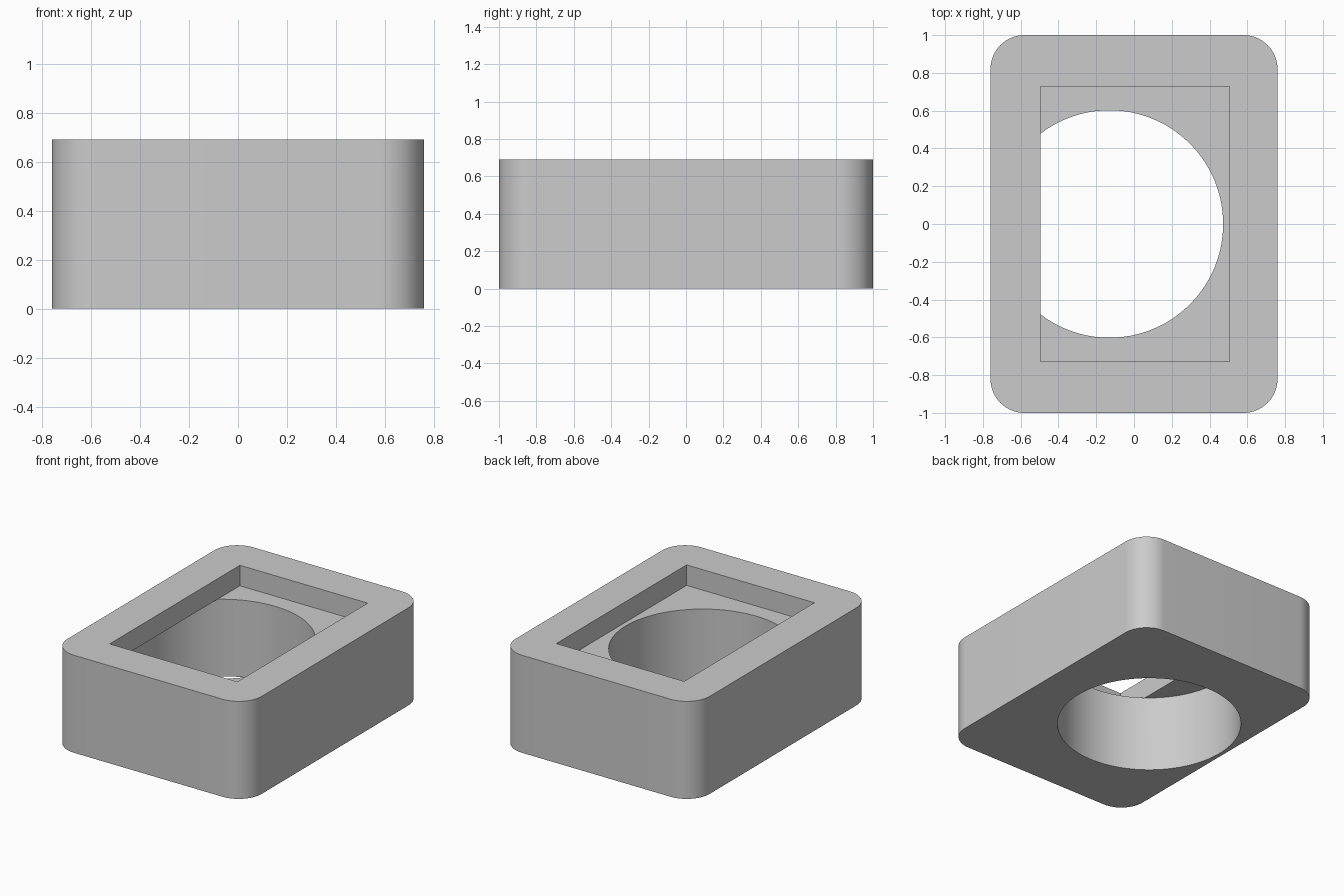
import bpy
import bmesh

if "Cube" in bpy.data.objects:
    bpy.data.objects.remove(bpy.data.objects["Cube"], do_unlink=True)

HEIGHT = 0.69
FLOOR = 0.545          # level of the recess floor
CORNER = 0.18

grey = bpy.data.materials.new("plain grey")
grey.use_nodes = True
colour = (0.6, 0.6, 0.6, 1)
grey.diffuse_color = colour
grey.node_tree.nodes["Principled BSDF"].inputs["Base Color"].default_value = colour


def make_object(name, bm):
    mesh = bpy.data.meshes.new(name)
    bm.to_mesh(mesh)
    bm.free()
    mesh.materials.append(grey)
    obj = bpy.data.objects.new(name, mesh)
    bpy.context.collection.objects.link(obj)
    return obj


def box(name, x0, x1, y0, y1, z0, z1, corner=0):
    bm = bmesh.new()
    bmesh.ops.create_cube(bm, size=1)
    bmesh.ops.scale(bm, vec=(x1 - x0, y1 - y0, z1 - z0), verts=bm.verts)
    bmesh.ops.translate(bm, vec=((x0 + x1) / 2, (y0 + y1) / 2, (z0 + z1) / 2), verts=bm.verts)
    if corner:
        upright = [e for e in bm.edges if abs(e.verts[0].co.z - e.verts[1].co.z) > 0.1]
        bmesh.ops.bevel(bm, geom=upright, offset=corner, segments=16, profile=0.5, affect="EDGES")
    return make_object(name, bm)


def cylinder(name, x, radius, z0, z1):
    bm = bmesh.new()
    bmesh.ops.create_cone(bm, cap_ends=True, segments=96, radius1=radius, radius2=radius, depth=z1 - z0)
    bmesh.ops.translate(bm, vec=(x, 0, (z0 + z1) / 2), verts=bm.verts)
    return make_object(name, bm)


def cut(target, cutter):
    cutter.hide_render = True
    bpy.context.view_layer.objects.active = target
    mod = target.modifiers.new(cutter.name, "BOOLEAN")
    mod.operation = "DIFFERENCE"
    mod.solver = "EXACT"
    mod.object = cutter
    bpy.ops.object.modifier_apply(modifier=mod.name)
    bpy.data.objects.remove(cutter, do_unlink=True)


# Rounded block
body = box("housing_body", -0.76, 0.76, -1, 1, 0, HEIGHT, CORNER)

# Off-centre round bore from below, up to the recess floor
cut(body, cylinder("bore_cutter", -0.13, 0.602, -0.2, FLOOR))

# Rectangular recess in the top
cut(body, box("recess_cutter", -0.495, 0.505, -0.728, 0.728, FLOOR, HEIGHT + 0.2))

# Smooth curved walls, sharp rims
bpy.ops.object.select_all(action="DESELECT")
body.select_set(True)
bpy.context.view_layer.objects.active = body
bpy.ops.object.shade_smooth_by_angle(angle=0.52)
